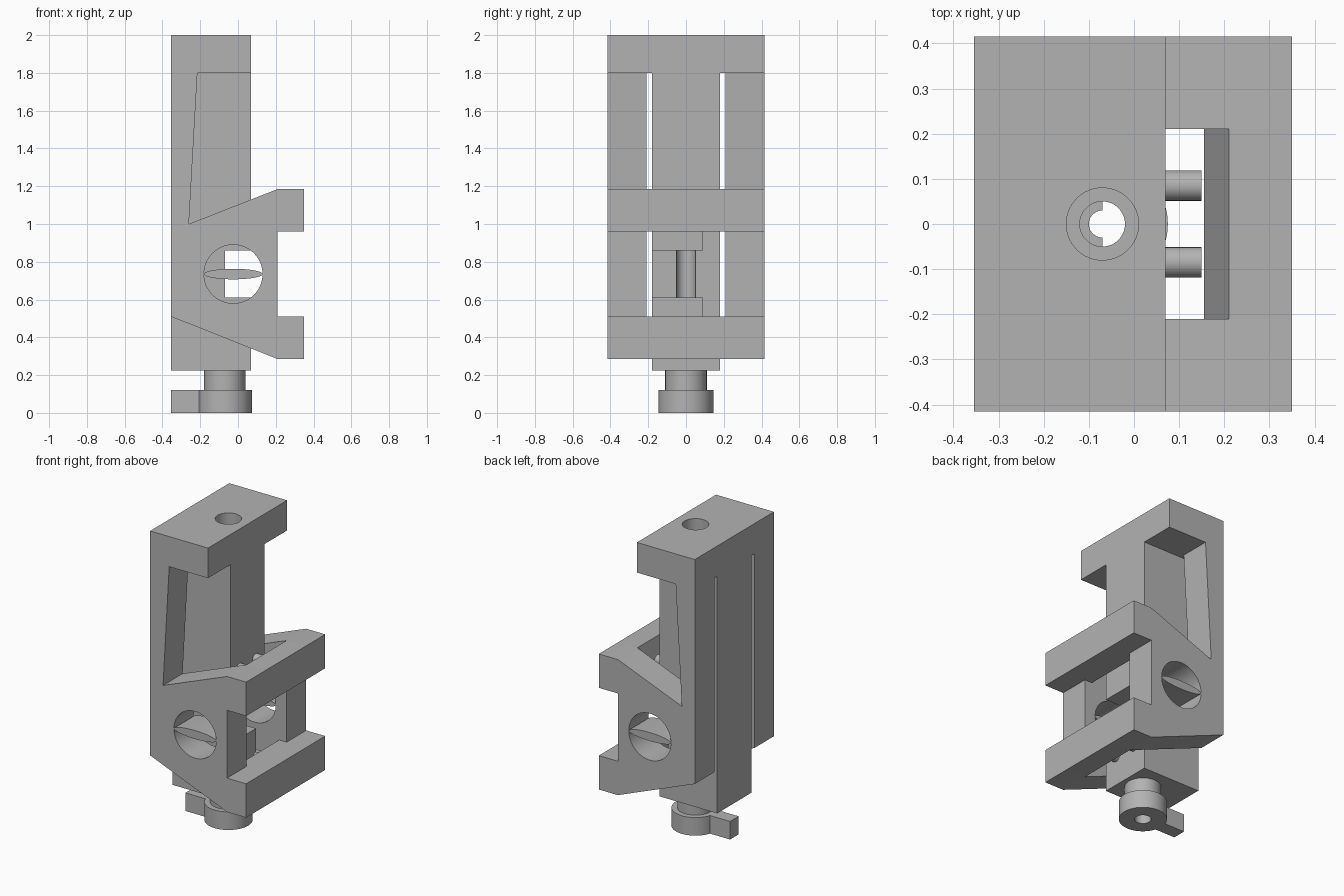
import bpy, bmesh, math
from mathutils import Matrix, Vector

default = bpy.data.objects.get("Cube")
if default:
    bpy.data.objects.remove(default)

grey = bpy.data.materials.new("plain grey")
grey.use_nodes = True
grey.diffuse_color = (0.45, 0.45, 0.45, 1)
grey.node_tree.nodes["Principled BSDF"].inputs["Base Color"].default_value = (0.45, 0.45, 0.45, 1)

AXIS_X = -0.07           # vertical bore and thumb wheel axis
MID_Z = 0.735            # centre of the side holes
DEPTH = 0.415            # half depth of the frame
INNER = 0.21             # inner face of the side plates


def finish(name, bm):
    bmesh.ops.recalc_face_normals(bm, faces=bm.faces[:])
    mesh = bpy.data.meshes.new(name)
    bm.to_mesh(mesh)
    bm.free()
    mesh.materials.append(grey)
    obj = bpy.data.objects.new(name, mesh)
    bpy.context.collection.objects.link(obj)
    return obj


def extrude(name, points, direction):
    """Close a flat outline and extrude it along a vector."""
    bm = bmesh.new()
    face = bm.faces.new([bm.verts.new(p) for p in points])
    made = bmesh.ops.extrude_face_region(bm, geom=[face])
    moved = [g for g in made["geom"] if isinstance(g, bmesh.types.BMVert)]
    bmesh.ops.translate(bm, verts=moved, vec=direction)
    return finish(name, bm)


def prism_y(name, outline, y0, y1):
    return extrude(name, [(x, y0, z) for x, z in outline], Vector((0, y1 - y0, 0)))


def box(name, x0, x1, y0, y1, z0, z1):
    return prism_y(name, [(x0, z0), (x1, z0), (x1, z1), (x0, z1)], y0, y1)


def oval(cx, cz, rx, rz, n=64):
    return [(cx + rx * math.cos(math.tau * i / n), cz + rz * math.sin(math.tau * i / n))
            for i in range(n)]


def bore(radius, z0, z1):
    points = [(x, y, z0) for x, y in oval(AXIS_X, 0, radius, radius)]
    return extrude("cutter", points, Vector((0, 0, z1 - z0)))


def cut(obj, *cutters):
    """Subtract the cutters, keep the result and discard the cutters."""
    for c in cutters:
        mod = obj.modifiers.new("cut", "BOOLEAN")
        mod.operation = "DIFFERENCE"
        mod.solver = "EXACT"
        mod.object = c
    bpy.context.view_layer.update()
    graph = bpy.context.evaluated_depsgraph_get()
    mesh = bpy.data.meshes.new_from_object(obj.evaluated_get(graph))
    obj.modifiers.clear()
    obj.data = mesh
    for c in cutters:
        bpy.data.objects.remove(c)
    return obj


def smooth(obj):
    bpy.ops.object.select_all(action="DESELECT")
    obj.select_set(True)
    bpy.context.view_layer.objects.active = obj
    bpy.ops.object.shade_smooth_by_angle(angle=math.radians(30))


# Side plates, each with a round hole and a thin lens-shaped web across it
side_outline = [(-0.355, 0.51), (0.21, 0.285), (0.35, 0.285), (0.35, 0.51), (0.21, 0.51),
                (0.21, 0.96), (0.35, 0.96), (0.35, 1.185), (0.21, 1.185), (-0.26, 1.0),
                (-0.215, 1.8), (0.07, 1.8), (0.07, 2), (-0.355, 2)]
for side, s in (("right", -1), ("left", 1)):
    plate = prism_y(side + "_side_plate", side_outline, s * INNER, s * DEPTH)
    hole = prism_y("cutter", oval(-0.025, MID_Z, 0.155, 0.155), s * 0.1, s * 0.5)
    smooth(cut(plate, hole))
    smooth(prism_y(side + "_lens_web", oval(-0.025, MID_Z, 0.155, 0.028), s * INNER, s * DEPTH))

# Cross bars joining the plates, with sloping inner faces
upper_bar = [(0.155, 0.96), (0.35, 0.96), (0.35, 1.185), (0.21, 1.185)]
prism_y("upper_cross_bar", upper_bar, -INNER, INNER)
prism_y("lower_cross_bar", [(x, 2 * MID_Z - z) for x, z in upper_bar], -INNER, INNER)

# Head block between the plates
head = box("head_block", -0.355, 0.07, -INNER, INNER, 1.8, 2)
smooth(cut(head, bore(0.08, 1.5, 2.3)))

# Central column: stepped bore, through pocket and corner notch
column = box("central_column", -0.355, 0.07, -0.18, 0.18, 0.225, 1.8)
smooth(cut(column,
           bore(0.08, 1.1, 2.3),
           bore(0.05, 0.1, 1.3),
           box("cutter", AXIS_X, 0.5, -0.5, 0.5, 0.61, 0.86),
           box("cutter", AXIS_X, 0.5, 0.09, 0.5, 0.42, 1.05)))

# Half sleeve narrowing one side of the bore
arc = [math.pi * (0.5 + i / 16) for i in range(17)]
sleeve = [(AXIS_X + r * math.cos(a), r * math.sin(a), 0.3)
          for r, angles in ((0.051, arc), (0.03, arc[::-1])) for a in angles]
smooth(extrude("half_sleeve", sleeve, Vector((0, 0, 0.2))))

# Short pins on the column front
for level, z in (("upper", 1.075), ("lower", 0.42)):
    for side, y in (("right", -0.085), ("left", 0.085)):
        circle = [(0.07, y + a, z + b) for a, b in oval(0, 0, 0.034, 0.034, 24)]
        smooth(extrude(f"{level}_{side}_pin", circle, Vector((0.08, 0, 0))))

# Thumb wheel with neck, turned around the bore axis
bm = bmesh.new()
ring = [bm.verts.new((AXIS_X + r, 0, z)) for r, z in
        ((0.05, 0), (0.145, 0), (0.145, 0.12), (0.11, 0.12), (0.11, 0.225), (0.05, 0.225))]
edges = [bm.edges.new((ring[i - 1], ring[i])) for i in range(len(ring))]
bmesh.ops.spin(bm, geom=ring + edges, cent=(AXIS_X, 0, 0), axis=(0, 0, 1),
               angle=math.tau, steps=64, use_duplicate=False)
bmesh.ops.remove_doubles(bm, verts=bm.verts[:], dist=0.0001)
smooth(finish("thumb_wheel", bm))

# Lever on the thumb wheel
box("wheel_lever", -0.355, -0.2, -0.045, 0.045, 0, 0.12)
